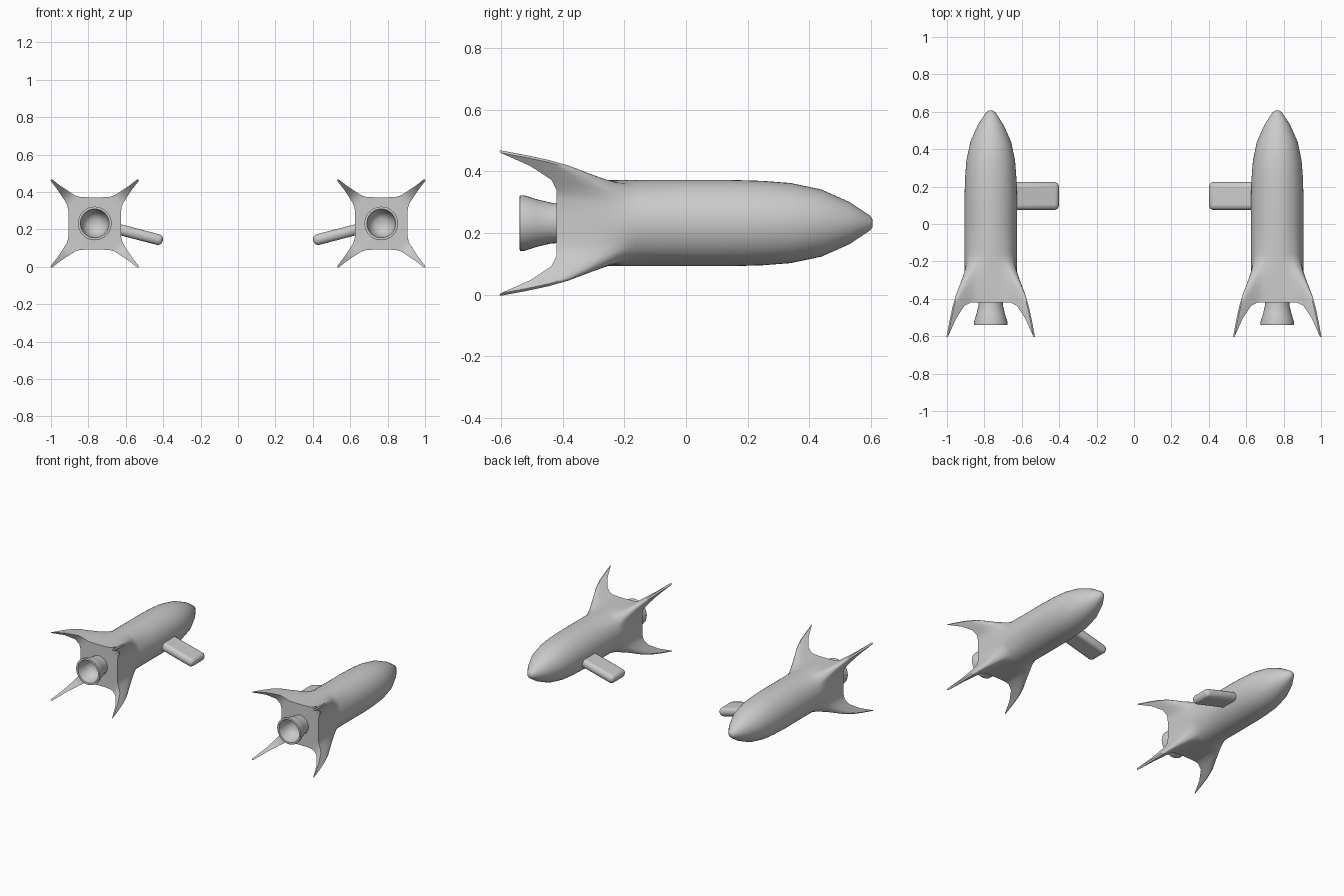
import bpy, bmesh, math
from mathutils import Vector

if "Cube" in bpy.data.objects:
    bpy.data.objects.remove(bpy.data.objects["Cube"])

CX, CZ, R = 0.766, 0.232, 0.14


def finish(name, bm, angle=40):
    bmesh.ops.remove_doubles(bm, verts=bm.verts, dist=1e-5)
    bmesh.ops.recalc_face_normals(bm, faces=bm.faces)
    me = bpy.data.meshes.new(name)
    bm.to_mesh(me)
    bm.free()
    ob = bpy.data.objects.new(name, me)
    bpy.context.collection.objects.link(ob)
    bpy.ops.object.select_all(action='DESELECT')
    bpy.context.view_layer.objects.active = ob
    ob.select_set(True)
    bpy.ops.object.shade_smooth_by_angle(angle=math.radians(angle))
    return ob


def bridge(bm, a, b):
    n = len(a)
    for i in range(n):
        bm.faces.new((a[i], a[(i + 1) % n], b[(i + 1) % n], b[i]))


# Half of one side of the tail section: across, outward, y; last point is the fin tip
TAIL = [(0, .14, -.42), (.04, .14, -.42), (.08, .142, -.42), (.106, .15, -.42),
        (.14, .172, -.437), (.185, .202, -.505), (.228, .236, -.602), (.234, .234, -.606)]
ANGLES = [0, 8, 17, 26, 33, 39, 43, 45]
ORDER = [-6, -5, -4, -3, -2, -1, 0, 1, 2, 3, 4, 5, 6, 7]
FRONT_Y = -0.16


def ring(bm, cx, r, y, f=0.0, t=0.0):
    """Circle of radius r blended by f towards the finned tail section."""
    out = []
    for k in range(4):
        c, s = math.cos(k * math.pi / 2), math.sin(k * math.pi / 2)
        for j in ORDER:
            i, sg = abs(j), (-1 if j < 0 else 1)
            a = math.radians(ANGLES[i])
            tu, tv, ty = TAIL[i]
            u = sg * (r * math.sin(a) * (1 - f) + tu * f)
            v = r * math.cos(a) * (1 - f) + tv * f
            out.append(bm.verts.new((cx + u * c + v * s, y * (1 - t) + ty * t, CZ + v * c - u * s)))
    return out


def rocket_body(name, cx):
    bm = bmesh.new()
    # nose and cylinder
    nose = [(.606, .012), (.598, .024), (.53, .069), (.44, .109), (.34, .130),
            (.25, .137), (.15, R), (0, R), (FRONT_Y, R)]
    rings = [ring(bm, cx, r, y) for y, r in nose]
    # tail flowing into four swept fins
    for t, f in [(.1, .07), (.2, .2), (.35, .42), (.5, .63), (.65, .77), (.82, .89), (1, 1)]:
        rings.append(ring(bm, cx, R, FRONT_Y, f, t))
    for a, b in zip(rings, rings[1:]):
        bridge(bm, a, b)
    bm.faces.new(rings[0])
    # trailing faces of the fins, then the flat rear plate
    last, plate, n = rings[-1], [], len(rings[-1])
    for k in range(4):
        tip = k * 14 + 13
        g = lambda d: last[(tip + d) % n]
        bm.faces.new((g(-1), g(0), g(1)))
        for d in (1, 2, 3):
            bm.faces.new((g(-d), g(d), g(d + 1), g(-d - 1)))
        plate += [last[k * 14 + j] for j in range(3, 10)]
    bm.faces.new(plate)
    return finish(name, bm)


def nozzle(name, cx):
    bm = bmesh.new()
    prof = [(-.41, .065), (-.437, .066), (-.48, .076), (-.525, .09), (-.539, .09),
            (-.541, .086), (-.539, .077), (-.50, .07), (-.465, .055), (-.445, .03)]
    n, rings = 32, []
    for y, r in prof:
        rings.append([bm.verts.new((cx + r * math.cos(2 * math.pi * i / n), y,
                                    CZ + r * math.sin(2 * math.pi * i / n))) for i in range(n)])
    for a, b in zip(rings, rings[1:]):
        bridge(bm, a, b)
    bm.faces.new(rings[-1])
    return finish(name, bm)


def pylon(name, s):
    # rounded arm sloping down towards the middle
    a = Vector((s * .67, .15, .209))
    b = Vector((s * .402, .15, .139))
    d = b - a
    bm = bmesh.new()
    bmesh.ops.create_cube(bm, size=1)
    for v in bm.verts:
        v.co = (v.co.x * d.length, v.co.y * .15, v.co.z * .058)
    ob = finish(name, bm)
    ob.location = (a + b) / 2
    ob.rotation_euler = (0, -math.atan2(d.z, d.x), 0)
    bev = ob.modifiers.new("rounding", 'BEVEL')
    bev.width, bev.segments = .026, 4
    return ob


for side, s in (("left", -1), ("right", 1)):
    rocket_body(side + "_rocket_body", s * CX)
    nozzle(side + "_nozzle", s * CX)
    pylon(side + "_pylon", s)
